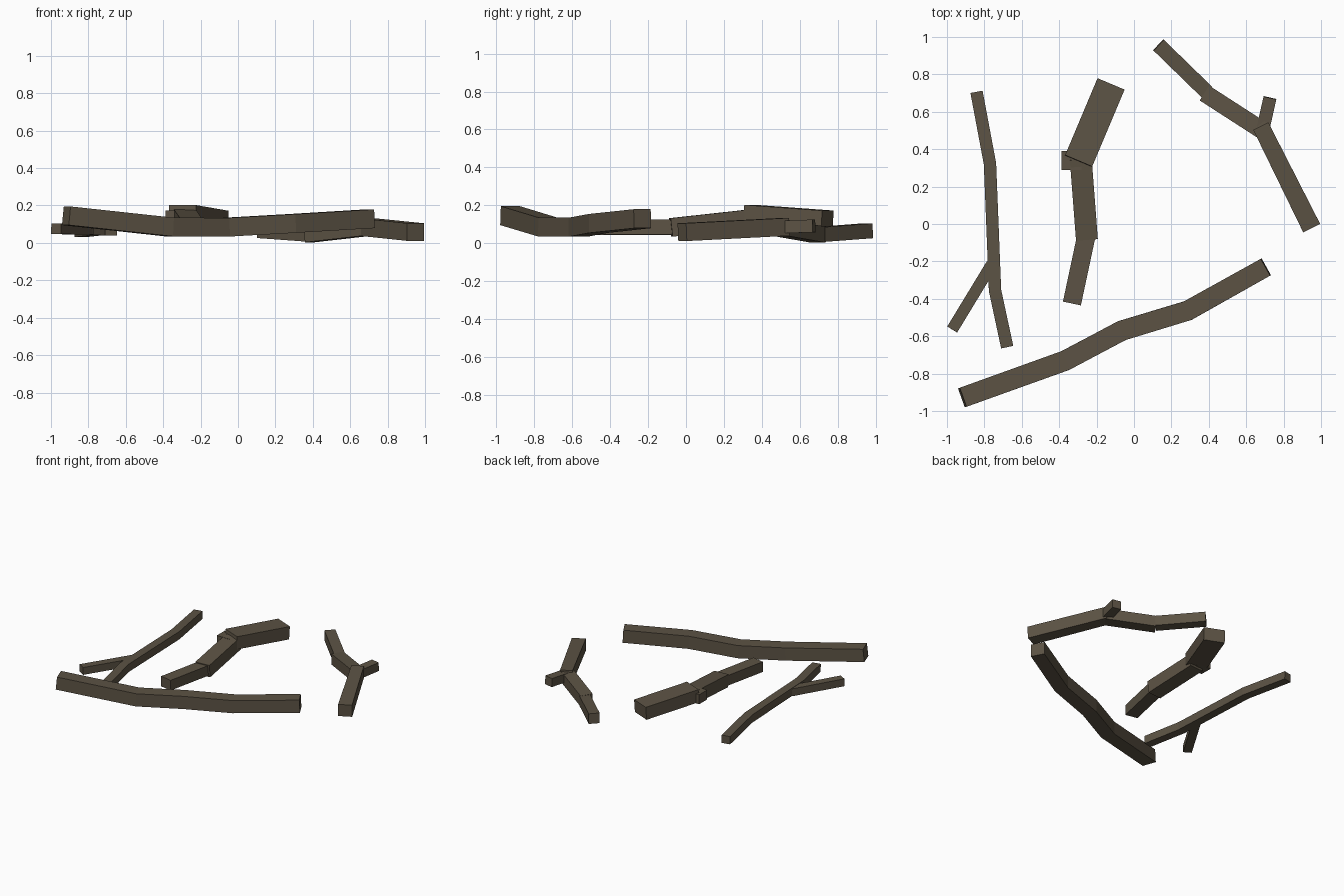
import bpy
from mathutils import Vector

bark = bpy.data.materials.new("dark_bark")
bark.diffuse_color = (0.107, 0.086, 0.058, 1)


def branch(name, points):
    """Sweep a rectangular section along (x, y, z, width, height) points with mitred joints."""
    pos = [Vector(p[:3]) for p in points]
    dirs = [(b - a).normalized() for a, b in zip(pos, pos[1:])]
    verts, faces = [], []
    for i, p in enumerate(points):
        d0, d1 = dirs[max(i - 1, 0)], dirs[min(i, len(dirs) - 1)]
        t = (d0 + d1).normalized()
        side = Vector((t.y, -t.x, 0)).normalized()
        up = side.cross(t)
        mitre = 1 / t.dot(d0)
        for s, u in ((-1, -1), (1, -1), (1, 1), (-1, 1)):
            verts.append(pos[i] + side * s * p[3] / 2 * mitre + up * u * p[4] / 2)
        if i:
            a, b = 4 * i - 4, 4 * i
            for k in range(4):
                n = (k + 1) % 4
                faces.append((a + k, a + n, b + n, b + k))
    last = len(verts) - 4
    faces += [(3, 2, 1, 0), (last, last + 1, last + 2, last + 3)]
    mesh = bpy.data.meshes.new(name)
    mesh.from_pydata(verts, [], faces)
    mesh.materials.append(bark)
    obj = bpy.data.objects.new(name, mesh)
    bpy.context.collection.objects.link(obj)


# Long front branch
branch("front_branch", [
    (-0.918, -0.928, 0.145, 0.108, 0.1), (-0.367, -0.73, 0.085, 0.108, 0.1),
    (-0.065, -0.57, 0.084, 0.108, 0.1), (0.288, -0.463, 0.104, 0.106, 0.1),
    (0.705, -0.23, 0.129, 0.103, 0.1)])

# Thick middle branch in three stepped pieces, with a stub
branch("middle_branch_tip", [(-0.332, -0.425, 0.085, 0.098, 0.08), (-0.252, -0.05, 0.085, 0.098, 0.08)])
branch("middle_branch_body", [(-0.252, -0.08, 0.083, 0.117, 0.098), (-0.285, 0.35, 0.13, 0.117, 0.098)])
branch("middle_branch_butt", [(-0.297, 0.335, 0.152, 0.157, 0.1), (-0.124, 0.746, 0.122, 0.157, 0.1)])
branch("middle_branch_stub", [(-0.388, 0.34, 0.137, 0.1, 0.075), (-0.28, 0.34, 0.137, 0.1, 0.075)])

# Right branch with a short twig
branch("right_branch_butt", [(0.949, -0.02, 0.058, 0.101, 0.094), (0.677, 0.525, 0.086, 0.09, 0.094)])
branch("right_branch_body", [(0.69, 0.498, 0.08, 0.094, 0.084), (0.38, 0.698, 0.045, 0.094, 0.084)])
branch("right_branch_tip", [(0.39, 0.705, 0.046, 0.08, 0.078), (0.131, 0.957, 0.065, 0.08, 0.078)])
branch("right_branch_twig", [(0.69, 0.51, 0.085, 0.07, 0.067), (0.727, 0.675, 0.091, 0.07, 0.067)])

# Thin left branch with a side twig
branch("left_branch", [
    (-0.842, 0.706, 0.062, 0.066, 0.062), (-0.77, 0.322, 0.07, 0.066, 0.062),
    (-0.743, -0.355, 0.075, 0.066, 0.062), (-0.678, -0.658, 0.07, 0.066, 0.062)])
branch("left_branch_twig", [(-0.76, -0.215, 0.073, 0.062, 0.058), (-0.972, -0.564, 0.076, 0.062, 0.058)])
